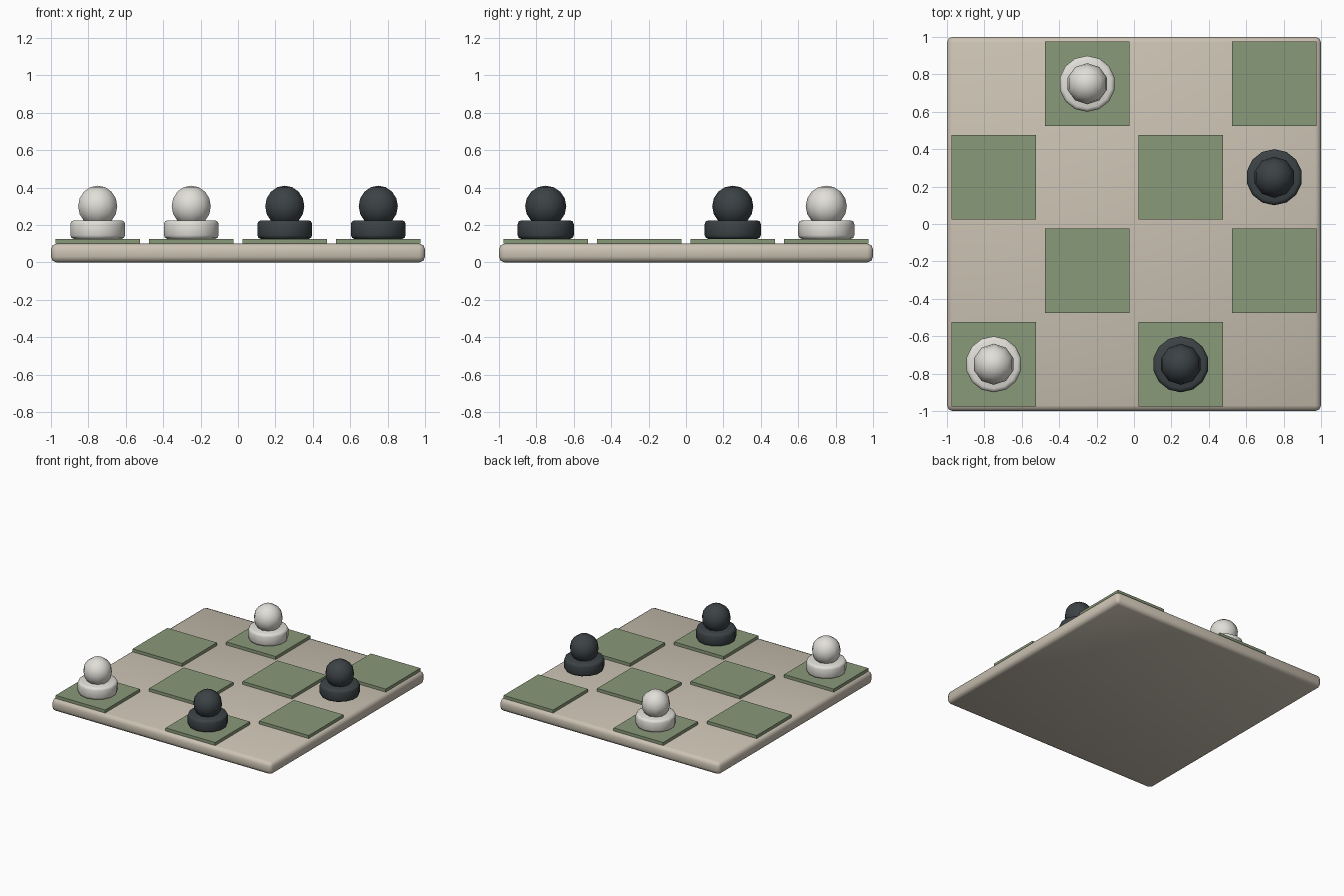
import bpy, math

if "Cube" in bpy.data.objects:
    bpy.data.objects.remove(bpy.data.objects["Cube"])


def material(name, rgb):
    m = bpy.data.materials.new(name)
    m.diffuse_color = (*rgb, 1)
    m.use_nodes = True
    m.node_tree.nodes["Principled BSDF"].inputs["Base Color"].default_value = m.diffuse_color
    return m


cream = material("cream", (0.60, 0.54, 0.45))
green = material("green", (0.25, 0.32, 0.19))
white = material("white", (0.76, 0.74, 0.69))
black = material("black", (0.045, 0.055, 0.06))


def finish(name, mat, bevel=0, smooth=None):
    ob = bpy.context.object
    ob.name = name
    ob.data.materials.append(mat)
    if bevel:
        b = ob.modifiers.new("bevel", 'BEVEL')
        b.width, b.segments, b.limit_method = bevel, 2, 'ANGLE'
        bpy.ops.object.modifier_apply(modifier=b.name)
    if smooth:
        bpy.ops.object.shade_smooth_by_angle(angle=math.radians(smooth))
    return ob


def box(name, loc, size, mat, **kw):
    bpy.ops.mesh.primitive_cube_add(size=1, location=loc)
    bpy.context.object.scale = size
    bpy.ops.object.transform_apply(location=False, rotation=False, scale=True)
    return finish(name, mat, **kw)


# Board slab with softened edges
box("board", (0, 0, 0.05), (2, 2, 0.1), cream, bevel=0.03, smooth=50)

# Raised dark squares in a checker pattern
for row in range(4):
    for col in range(row % 2, 4, 2):
        box(f"square_{row}_{col}", (-0.75 + col * 0.5, -0.75 + row * 0.5, 0.1125),
            (0.45, 0.45, 0.025), green)


# Pawn: bevelled disc foot with a ball head, all at the same height
def pawn(name, x, y, mat):
    bpy.ops.mesh.primitive_cylinder_add(vertices=14, radius=0.15, depth=0.1,
                                        location=(x, y, 0.175))
    finish(name + "_foot", mat, bevel=0.02, smooth=50)
    bpy.ops.mesh.primitive_uv_sphere_add(segments=10, ring_count=8, radius=0.11,
                                         location=(x, y, 0.3))
    finish(name + "_head", mat, smooth=50)


pawn("white_pawn_1", -0.75, -0.75, white)
pawn("white_pawn_2", -0.25, 0.75, white)
pawn("black_pawn_1", 0.25, -0.75, black)
pawn("black_pawn_2", 0.75, 0.25, black)
